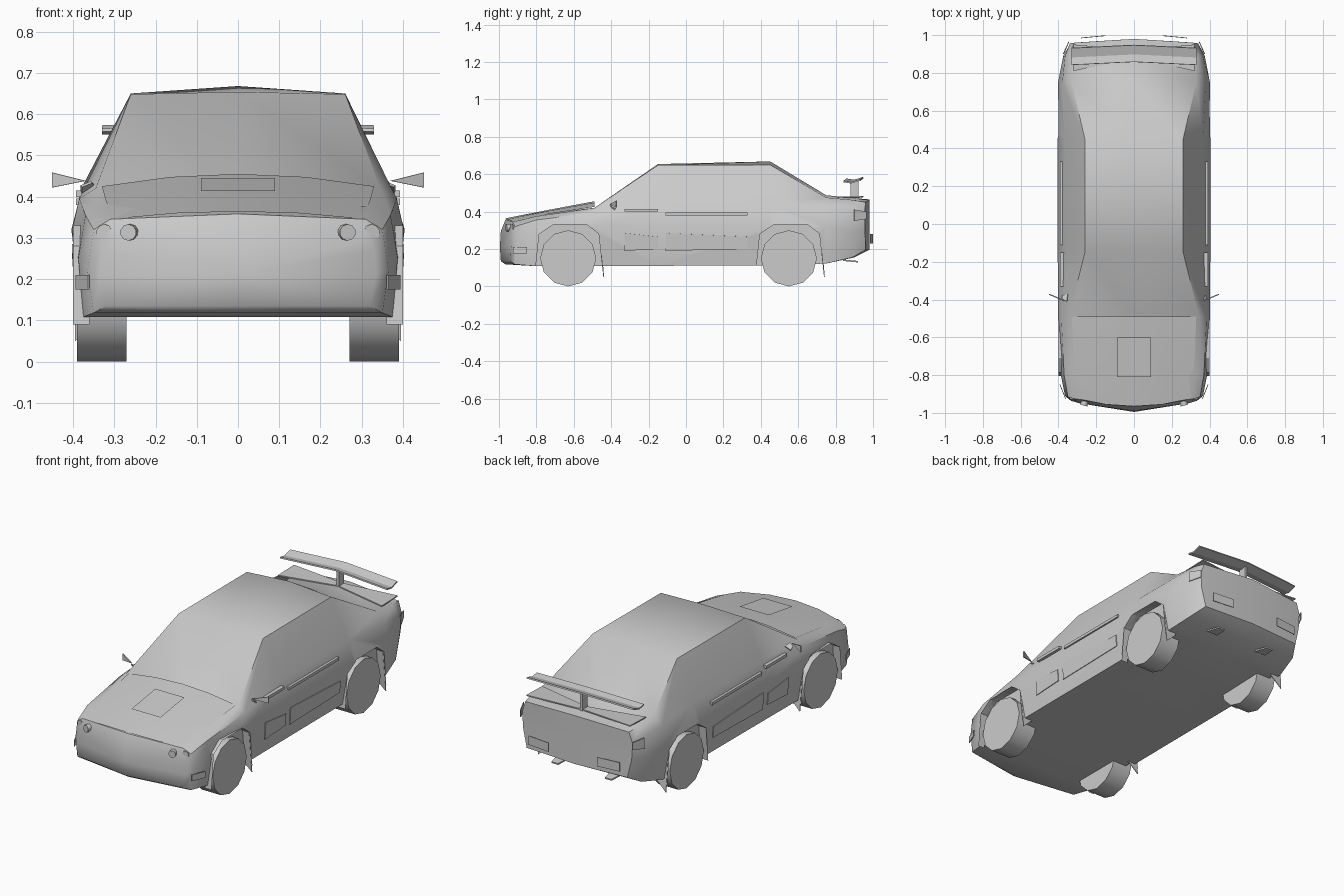
import bpy, bmesh, math

if "Cube" in bpy.data.objects:
    bpy.data.objects.remove(bpy.data.objects["Cube"])

WHEEL_Y = (-0.63, 0.55)
ARCH = [(-.175, .09), (-.155, .28), (-.08, .33), (.10, .33), (.165, .28), (.185, .09)]


def make(name, verts, faces, smooth=None, thick=0):
    me = bpy.data.meshes.new(name)
    me.from_pydata(verts, [], faces)
    bm = bmesh.new()
    bm.from_mesh(me)
    bmesh.ops.recalc_face_normals(bm, faces=bm.faces)
    bm.to_mesh(me)
    bm.free()
    ob = bpy.data.objects.new(name, me)
    bpy.context.collection.objects.link(ob)
    if thick:
        m = ob.modifiers.new("thickness", 'SOLIDIFY')
        m.thickness = thick
        m.offset = 0
    if smooth:
        activate(ob)
        bpy.ops.object.shade_smooth_by_angle(angle=math.radians(smooth))
    return ob


def activate(ob):
    bpy.ops.object.select_all(action='DESELECT')
    ob.select_set(True)
    bpy.context.view_layer.objects.active = ob


def panel_pair(name, pts, thick=0.004):
    """One flat panel on each side of the car."""
    n = len(pts)
    both = list(pts) + [(-x, y, z) for x, y, z in pts]
    return make(name, both, [list(range(n)), list(range(n, 2 * n))], thick=thick)


def box(name, x, y, z):
    v = [(a, b, c) for a in x for b in y for c in z]
    f = [(0, 1, 3, 2), (4, 6, 7, 5), (0, 4, 5, 1), (2, 3, 7, 6), (0, 2, 6, 4), (1, 5, 7, 3)]
    return make(name, v, f)


def cylinder(name, loc, r, depth, rot, sides):
    bpy.ops.mesh.primitive_cylinder_add(vertices=sides, radius=r, depth=depth, location=loc, rotation=rot)
    ob = bpy.context.object
    ob.name = name
    bpy.ops.object.shade_smooth_by_angle(angle=math.radians(40))
    return ob


# Body shell: cross-sections lofted from nose to tail
# y, bend, floor z, floor x, side (x, z), shoulder (x, z), top edge (x, z), top centre z
SECTIONS = [
    (-.99, .06, .135, .32, .335, .21, .33, .27, .29, .29, .295),
    (-.965, .05, .118, .35, .365, .22, .35, .32, .31, .345, .358),
    (-.80, 0, .108, .375, .387, .25, .37, .355, .32, .375, .385),
    (-.49, 0, .108, .38, .402, .32, .385, .395, .345, .42, .42),
    (-.15, 0, .11, .38, .404, .32, .365, .435, .26, .648, .654),
    (.45, 0, .112, .38, .404, .32, .365, .435, .26, .65, .668),
    (.75, 0, .122, .38, .402, .32, .38, .42, .33, .475, .487),
    (.90, -.01, .155, .35, .375, .30, .365, .41, .33, .462, .472),
    (.98, -.025, .195, .31, .335, .30, .34, .39, .32, .45, .465),
]
verts, faces = [], []
for y, b, zb, xb, xm, zm, xs, zs, xt, zt, zc in SECTIONS:
    half = [(xb, zb), (xm, zm), (xs, zs), (xt, zt)]
    ring = [(0, zb)] + half + [(0, zc)] + [(-x, z) for x, z in reversed(half)]
    verts += [(x, y + b * (x / .35) ** 2, z) for x, z in ring]
N = 10
for s in range(len(SECTIONS) - 1):
    for i in range(N):
        j = (i + 1) % N
        faces.append((s * N + i, s * N + j, s * N + N + j, s * N + N + i))
for start, y, z in ((0, -.995, .21), (N * (len(SECTIONS) - 1), .98, .33)):
    c = len(verts)
    verts.append((0, y, z))
    faces += [(start + i, start + (i + 1) % N, c) for i in range(N)]
body = make("car_body", verts, faces)

# Shallow wheel arches cut into the sides
for wy in WHEEL_Y:
    for sx in (-1, 1):
        n = len(ARCH)
        v = [(sx * x, wy + a, z) for x in (.355, .5) for a, z in ARCH]
        f = [list(range(n)), list(range(n, 2 * n))]
        f += [(i, (i + 1) % n, n + (i + 1) % n, n + i) for i in range(n)]
        cut = make("arch_cutter", v, f)
        cut.hide_render = True
        activate(body)
        m = body.modifiers.new("arch", 'BOOLEAN')
        m.operation, m.object, m.solver = 'DIFFERENCE', cut, 'EXACT'
        bpy.ops.object.modifier_apply(modifier=m.name)
        bpy.data.objects.remove(cut)
activate(body)
bpy.ops.object.shade_smooth_by_angle(angle=math.radians(50))

# Wheels, arch lips and mud flaps
for wy, end in zip(WHEEL_Y, ("front", "rear")):
    for sx in (-1, 1):
        cylinder(end + "_wheel", (sx * .33, wy, .15), .15, .12, (0, math.pi / 2, 0), 12)
        n = len(ARCH)
        lip = [(sx * x, wy + a, z) for x in (.36, .4) for a, z in ARCH]
        make(end + "_arch_lip", lip, [(i, i + 1, n + i + 1, n + i) for i in range(n - 1)])
    panel_pair(end + "_mud_flap", [(.31, wy + .165, .28), (.395, wy + .165, .28),
                                   (.395, wy + .19, .05), (.33, wy + .185, .11)])

# Raised bonnet, open at the back edge
cols = (-1, -.5, 0, .5, 1)
rows = [(-.965, .30, .346, .364), (-.73, .32, .388, .41), (-.49, .33, .425, .455)]
hv = [(c * hw, y + (.04 * c * c if k == 0 else 0), ze + (zc - ze) * (1 - c * c))
      for k, (y, hw, ze, zc) in enumerate(rows) for c in cols]
make("bonnet", hv, [(r * 5 + i, r * 5 + i + 1, r * 5 + i + 6, r * 5 + i + 5)
                    for r in range(2) for i in range(4)], smooth=40)
make("bonnet_vent", [(-.09, -.81, .413), (.09, -.81, .413), (.09, -.6, .445), (-.09, -.6, .445)],
     [(0, 1, 2, 3)])

# Door trim: lower insets and upper strips
for y0, y1, zs in ((-.33, -.15, .407), (-.11, .33, .387)):
    panel_pair("door_inset", [(.396, y0, .19), (.396, y1, .20), (.401, y1, .265), (.401, y0, .285)])
    for sx in (-1, 1):
        box("door_strip", (sx * .36, sx * .393), (y0, y1), (zs - .008, zs + .008))

# Wing mirrors
panel_pair("wing_mirror", [(.37, -.405, .438), (.45, -.372, .422), (.45, -.372, .458)], .006)
panel_pair("mirror_foot", [(.355, -.41, .435), (.38, -.40, .425), (.38, -.38, .41), (.35, -.37, .43)], .006)

# Head lamps and front side markers
for sx in (-1, 1):
    for x, y in ((.26, -.937), (.318, -.905)):
        cylinder("head_lamp", (sx * x, y, .313), .02, .05, (math.pi / 2, 0, sx * .25), 10)
panel_pair("front_marker", [(.362, -.925, .175), (.392, -.85, .175), (.392, -.85, .21), (.362, -.925, .21)])

# Rear lamps and exhaust tips
panel_pair("rear_lamp", [(.15, .997, .23), (.28, .985, .23), (.28, .985, .28), (.15, .997, .28)])
panel_pair("tail_marker", [(.375, .90, .35), (.345, .965, .36), (.345, .965, .40), (.372, .90, .41)])
panel_pair("exhaust_tip", [(.13, .84, .14), (.20, .84, .14), (.185, .92, .132), (.145, .92, .132)], .008)

# Boot lip, rear wing and its post
panel_pair("boot_lip", [(.32, .81, .476), (.32, .95, .48), (0, .92, .476), (0, .88, .476)], .006)
wv = [(x, y + dy, z + dz) for x, y, z in ((-.33, .842, .553), (0, .858, .565), (.33, .842, .553))
      for dy, dz in ((0, .008), (.04, .001), (.09, .016))]
make("rear_wing", wv, [(r * 3 + i, r * 3 + i + 1, r * 3 + i + 4, r * 3 + i + 3)
                       for r in range(2) for i in range(2)], thick=.008)
box("wing_post", (-.008, .008), (.88, .922), (.46, .57))
